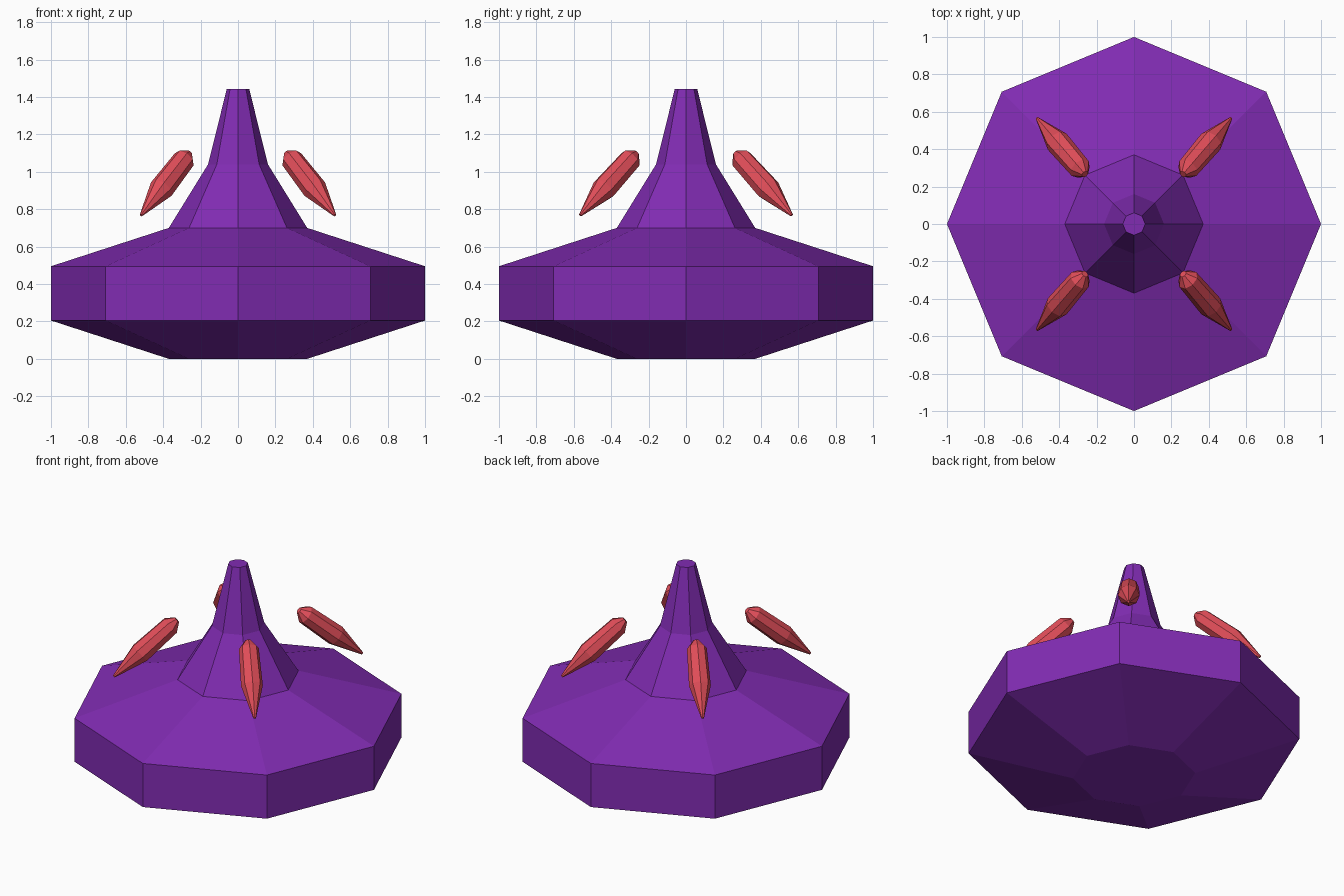
import bpy, bmesh, math
from mathutils import Vector

if "Cube" in bpy.data.objects:
    bpy.data.objects.remove(bpy.data.objects["Cube"])


def material(name, rgb):
    m = bpy.data.materials.new(name)
    m.diffuse_color = (*rgb, 1)
    m.use_nodes = True
    m.node_tree.nodes["Principled BSDF"].inputs["Base Color"].default_value = m.diffuse_color
    return m


def lathe(name, profile, sides, mat, place=lambda v: v):
    """Faceted solid of revolution from (radius, z) pairs, closed by flat caps."""
    bm = bmesh.new()
    rings = [[bm.verts.new(place(Vector((r * math.cos(a), r * math.sin(a), z))))
              for a in (2 * math.pi * i / sides for i in range(sides))]
             for r, z in profile]
    for lo, hi in zip(rings, rings[1:]):
        for i in range(sides):
            j = (i + 1) % sides
            bm.faces.new((lo[i], lo[j], hi[j], hi[i]))
    bm.faces.new(rings[0][::-1])
    bm.faces.new(rings[-1])
    bmesh.ops.recalc_face_normals(bm, faces=bm.faces)
    mesh = bpy.data.meshes.new(name)
    bm.to_mesh(mesh)
    bm.free()
    mesh.materials.append(mat)
    obj = bpy.data.objects.new(name, mesh)
    bpy.context.collection.objects.link(obj)
    return obj


purple = material("purple", (0.22, 0.025, 0.45))
red = material("red", (0.75, 0.075, 0.1))

# Octagonal base disc with tapering spire
lathe("base_and_spire",
      [(0.37, 0), (1, 0.205), (1, 0.495), (0.37, 0.7), (0.16, 1.04), (0.06, 1.443)],
      8, purple)

# Four floating crystals, leaning outward and down, mirrored across x and y
top, tip = Vector((0.262, 0.267, 1.1)), Vector((0.518, 0.565, 0.768))
axis = tip - top
L = axis.length
turn = axis.to_track_quat('Z', 'Y')
crystal = [(0.02, 0), (0.06, 0.1 * L), (0.066, 0.58 * L), (0.008, L)]
for sx in (1, -1):
    for sy in (1, -1):
        def place(v, sx=sx, sy=sy):
            p = top + turn @ v
            return Vector((p.x * sx, p.y * sy, p.z))
        name = "crystal_%s_%s" % ("back" if sy > 0 else "front", "right" if sx > 0 else "left")
        lathe(name, crystal, 8, red, place)
